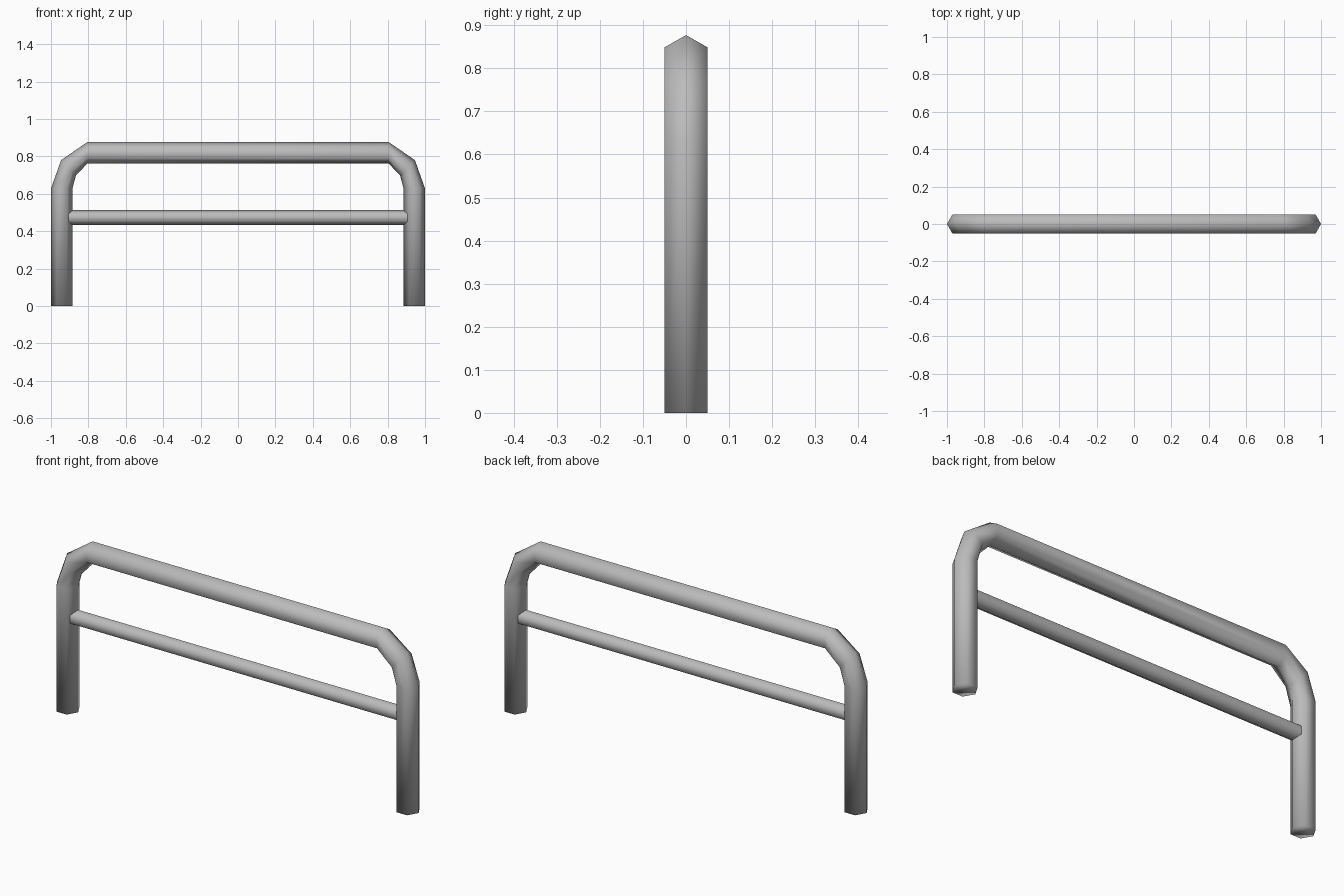
import bpy
import bmesh
import math
from mathutils import Vector

cube = bpy.data.objects.get("Cube")
if cube:
    bpy.data.objects.remove(cube, do_unlink=True)

SIDES = 6

metal = bpy.data.materials.new("grey_metal")
metal.use_nodes = True
grey = (0.5, 0.5, 0.5, 1)
metal.diffuse_color = grey
metal.node_tree.nodes["Principled BSDF"].inputs["Base Color"].default_value = grey


def tube(name, rings, half_depth, caps):
    """Hexagonal tube through rings given as (outer, inner) points in the XZ plane."""
    bm = bmesh.new()
    loops = []
    for (ox, oz), (ix, iz) in rings:
        outer, inner = Vector((ox, 0, oz)), Vector((ix, 0, iz))
        centre, arm = (outer + inner) / 2, (outer - inner) / 2
        depth = Vector((0, half_depth / math.sin(math.pi / 3), 0))
        angles = [math.tau * i / SIDES for i in range(SIDES)]
        loops.append([bm.verts.new(centre + arm * math.cos(a) + depth * math.sin(a))
                      for a in angles])
    for a, b in zip(loops, loops[1:]):
        for i in range(SIDES):
            j = (i + 1) % SIDES
            bm.faces.new((a[i], a[j], b[j], b[i]))
    if caps:
        bm.faces.new(loops[0])
        bm.faces.new(loops[-1])
    bmesh.ops.recalc_face_normals(bm, faces=bm.faces)
    for f in bm.faces:
        f.smooth = True
    mesh = bpy.data.meshes.new(name)
    bm.to_mesh(mesh)
    bm.free()
    mesh.materials.append(metal)
    obj = bpy.data.objects.new(name, mesh)
    bpy.context.collection.objects.link(obj)
    return obj


# Bent frame: left half of the path, mirrored to the other side
half = [((1, 0), (0.885, 0)),
        ((1, 0.628), (0.885, 0.628)),
        ((0.946, 0.78), (0.867, 0.697)),
        ((0.805, 0.877), (0.805, 0.763))]
mirrored = [((-ox, oz), (-ix, iz)) for (ox, oz), (ix, iz) in reversed(half)]
tube("bent_frame", half + mirrored, 0.05, True)

# Thin crossbar, its ends buried in the legs
tube("crossbar", [((x, 0.513), (x, 0.433)) for x in (0.94, -0.94)], 0.035, False)
